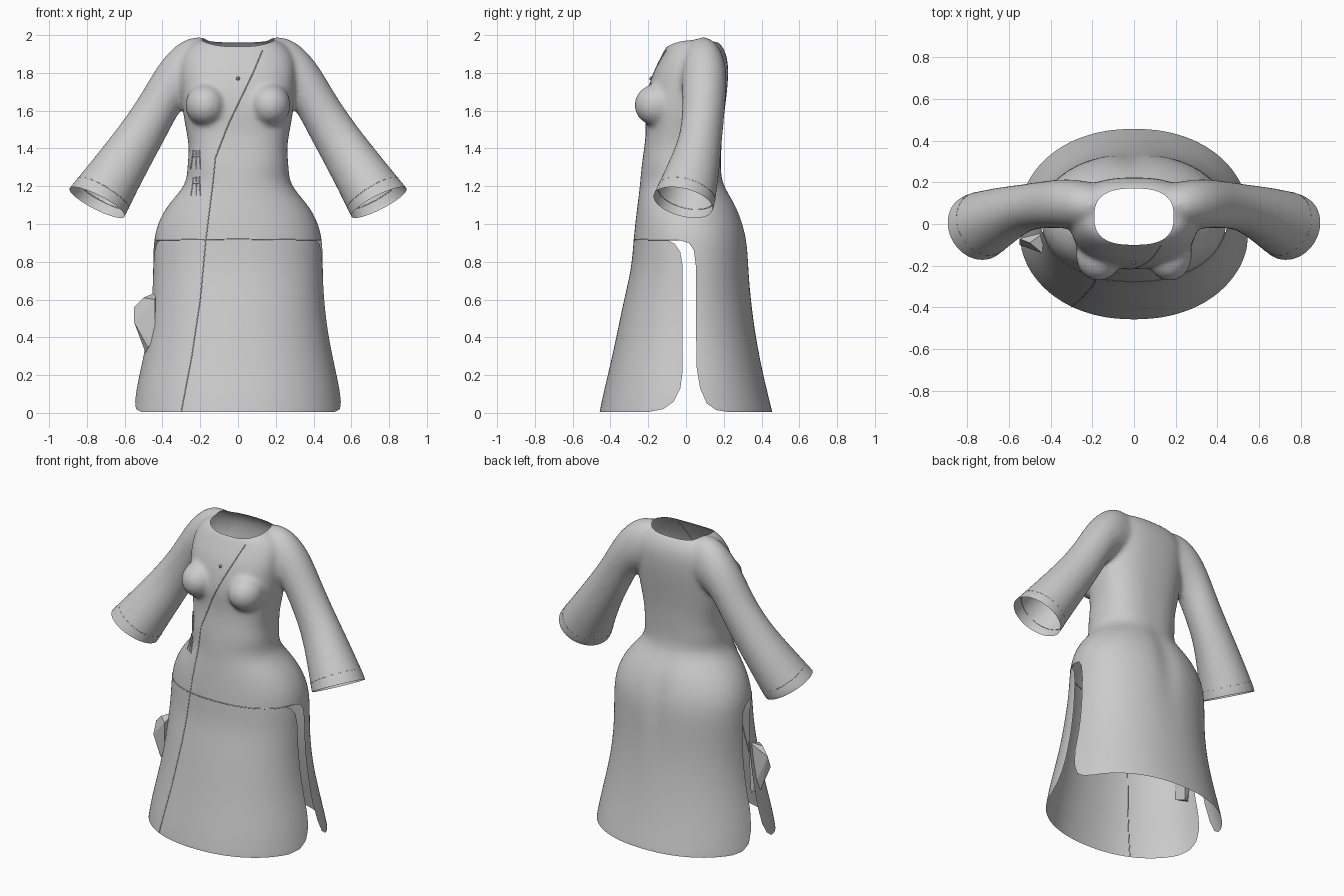
import bpy, bmesh, math
from mathutils import Vector
from mathutils.bvhtree import BVHTree

cube = bpy.data.objects.get("Cube")
if cube:
    bpy.data.objects.remove(cube)


def material(name, value):
    m = bpy.data.materials.new(name)
    m.use_nodes = True
    m.diffuse_color = (value, value, value, 1)
    bsdf = m.node_tree.nodes["Principled BSDF"]
    bsdf.inputs["Base Color"].default_value = m.diffuse_color
    bsdf.inputs["Roughness"].default_value = 0.8
    return m


cloth = material("grey cloth", 0.6)
cut_mark = material("cut mark", 0.3)


def add_object(name, bm, mats):
    bmesh.ops.recalc_face_normals(bm, faces=bm.faces)
    mesh = bpy.data.meshes.new(name)
    bm.to_mesh(mesh)
    bm.free()
    for m in mats:
        mesh.materials.append(m)
    ob = bpy.data.objects.new(name, mesh)
    bpy.context.collection.objects.link(ob)
    return ob


def loft(bm, rings):
    loops = [[bm.verts.new(p) for p in ring] for ring in rings]
    n = len(loops[0])
    for a, b in zip(loops, loops[1:]):
        for i in range(n):
            j = (i + 1) % n
            bm.faces.new((a[i], a[j], b[j], b[i]))
    bm.faces.new(loops[0])
    bm.faces.new(loops[-1])


def angles(n):
    return [2 * math.pi * i / n for i in range(n)]


def signed_pow(v, e):
    return math.copysign(abs(v) ** e, v)


# Body profile: height, half width, front, back
BODY = [
    (-.08, .57, -.48, .48), (0, .56, -.46, .46), (.1, .545, -.44, .435), (.2, .525, -.415, .41),
    (.4, .48, -.37, .37), (.6, .457, -.33, .345), (.76, .452, -.29, .338), (.9, .45, -.28, .333),
    (1, .43, -.27, .31), (1.1, .375, -.258, .27), (1.18, .3, -.247, .218), (1.24, .27, -.242, .19),
    (1.32, .268, -.234, .185), (1.4, .258, -.222, .188), (1.5, .275, -.21, .193), (1.6, .295, -.22, .205),
    (1.7, .3, -.205, .218), (1.8, .31, -.178, .226), (1.89, .3, -.13, .22), (1.95, .25, -.1, .188),
    (1.985, .2, -.05, .15),
]
bm = bmesh.new()
rings = []
for z, w, front, back in BODY:
    mid, half = (front + back) / 2, (back - front) / 2
    e = 0.8 if z > 1.3 else 0.93
    ring = []
    for a in angles(40):
        x = w * signed_pow(math.cos(a), e)
        y = mid + half * signed_pow(math.sin(a), e)
        if y > mid:   # centre groove down the back
            y -= 0.025 * math.exp(-(x / .05) ** 2) * math.exp(-((z - .95) / .22) ** 2)
        ring.append((x, y, z))
    rings.append(ring)
loft(bm, rings)

# Flared sleeves: top x, top z, bottom x, bottom z, front y, back y
SLEEVE = [
    (.1, 1.97, .1, 1.68, 0, .18), (.21, 2.0, .19, 1.66, -.02, .2), (.31, 1.97, .25, 1.65, -.025, .215),
    (.42, 1.855, .31, 1.6, -.02, .215), (.51, 1.69, .37, 1.48, -.02, .205), (.62, 1.53, .44, 1.35, -.035, .19),
    (.755, 1.36, .52, 1.2, -.11, .178), (.89, 1.195, .6, 1.035, -.19, .155), (.96, 1.11, .64, .95, -.22, .14),
]
for side in (-1, 1):
    rings = []
    for tx, tz, bx, bz, f, b in SLEEVE:
        rings.append([(side * ((tx + bx) + (tx - bx) * math.cos(a)) / 2,
                       ((f + b) + (b - f) * math.sin(a)) / 2,
                       ((tz + bz) + (tz - bz) * math.cos(a)) / 2) for a in angles(28)])
    loft(bm, rings)
    # Bust
    ball = bmesh.ops.create_icosphere(bm, subdivisions=3, radius=1)["verts"]
    for v in ball:
        v.co = Vector((side * .17, -.15, 1.63)) + Vector((v.co.x * .11, v.co.y * .125, v.co.z * .115))
form = add_object("form", bm, [cloth, cut_mark])

# Cutters for the neck opening and the side slits
bm = bmesh.new()
loft(bm, [[(.19 * signed_pow(math.cos(a), .75), .035 + .135 * signed_pow(math.sin(a), .75), z)
           for a in angles(48)] for z in (1.8, 2.2)])
SLIT = [(-.2, -.2), (-.2, .005), (-.12, .02), (-.065, .06), (-.03, .13), (-.018, .22), (-.018, .78),
        (-.03, .85), (-.06, .895), (-.1, .915), (-.04, .915), (.015, .9), (.042, .86), (.052, .78), (.055, .25),
        (.075, .13), (.11, .05), (.16, .015), (.22, .005), (.22, -.2)]
loft(bm, [[(x, y, z) for y, z in SLIT] for x in (-.9, .9)])
for f in bm.faces:
    f.material_index = 1
cutter = add_object("opening_cutter", bm, [cloth, cut_mark])
cutter.hide_render = True

# Merge, soften and cut the form
sub = form.modifiers.new("round", 'SUBSURF')
sub.levels = 2
remesh = form.modifiers.new("merge", 'REMESH')
remesh.mode = 'VOXEL'
remesh.voxel_size = 0.014
soft = form.modifiers.new("soften", 'SMOOTH')
soft.factor = 0.5
soft.iterations = 10
cut = form.modifiers.new("openings", 'BOOLEAN')
cut.operation = 'DIFFERENCE'
cut.solver = 'EXACT'
cut.object = cutter
mesh = bpy.data.meshes.new_from_object(form.evaluated_get(bpy.context.evaluated_depsgraph_get()))
bm = bmesh.new()
bm.from_mesh(mesh)
bmesh.ops.delete(bm, geom=[f for f in bm.faces if f.material_index == 1], context='FACES')


def trim_off(keep, co, normal):
    faces = [f for f in bm.faces if keep(f.calc_center_median())]
    geom = faces + list({e for f in faces for e in f.edges}) + list({v for f in faces for v in f.verts})
    bmesh.ops.bisect_plane(bm, geom=geom, plane_co=co, plane_no=normal, clear_outer=True)


# Hem and cuff edges
trim_off(lambda c: c.z < .1, (0, 0, .005), (0, 0, -1))
for s in (-1, 1):
    trim_off(lambda c: c.x * s > .47 and c.z > .85, (s * .745, -.02, 1.115), (s * .46, -.24, -.89))
for f in bm.faces:
    f.smooth = True
surface = BVHTree.FromBMesh(bm)
robe = add_object("robe", bm, [cloth])
for ob in (form, cutter):
    bpy.data.objects.remove(ob)
bpy.data.materials.remove(cut_mark)


def seam(name, points, radius=.003, closed=False):
    """Thin cord laid on the cloth."""
    pts = [Vector(p) for p in points]
    if closed:
        pts.append(pts[0])
    path = []
    for a, b in zip(pts, pts[1:]):
        steps = max(1, int((b - a).length / .025))
        path += [a.lerp(b, i / steps) for i in range(steps)]
    path.append(pts[-1])
    curve = bpy.data.curves.new(name, 'CURVE')
    curve.dimensions = '3D'
    curve.bevel_depth = radius
    curve.bevel_resolution = 1
    spline = curve.splines.new('POLY')
    spline.points.add(len(path) - 1)
    for p, co in zip(spline.points, path):
        p.co = (*surface.find_nearest(co)[0], 1)
    curve.materials.append(cloth)
    bpy.context.collection.objects.link(bpy.data.objects.new(name, curve))


def on_front(x, z):
    hit = surface.ray_cast(Vector((x, -1, z)), Vector((0, 1, 0)))[0]
    return hit or Vector((x, -.25, z))


def front_path(points):
    out = []
    for (x, z), (u, w) in zip(points, points[1:]):
        out += [on_front(x + (u - x) * i / 8, z + (w - z) * i / 8) for i in range(8)]
    return out + [on_front(*points[-1])]


# Diagonal closing, front panel edge and cuff stitching
seam("front_closing", front_path([(.13, 1.92), (.08, 1.8), (-.05, 1.53), (-.12, 1.35), (-.135, 1.2),
                                  (-.17, .92), (-.2, .6), (-.245, .3), (-.3, .01)]))
seam("front_panel_edge", front_path([(-.435, .915), (0, .92), (.435, .915)]))
for s, label in ((-1, "right"), (1, "left")):
    ring = [(s * (.715 + .135 * math.cos(a) + .05 * math.sin(a)), -.005 + .165 * math.sin(a),
             1.165 + .08 * math.cos(a) - .02 * math.sin(a)) for a in angles(24)]
    seam(label + "_cuff_stitching", ring, .002, True)

# Side ties
for k, z in enumerate((1.39, 1.25)):
    for i, (a, b) in enumerate(((-.235, -.25), (-.22, -.222), (-.205, -.2))):
        seam(f"tie_{k}_{i}", front_path([(a, z), (b, z - .1)]), .004)
    seam(f"tie_knot_{k}", front_path([(-.24, z - .03), (-.2, z - .03)]), .006)

# Chest button
bm = bmesh.new()
bmesh.ops.create_icosphere(bm, subdivisions=1, radius=.012)
add_object("chest_button", bm, [cloth]).location = on_front(0, 1.77)

# Faceted pouch at the right hip
bm = bmesh.new()
for p in [(-.43, -.04, .64), (-.44, -.14, .6), (-.5, -.09, .61), (-.55, -.07, .56), (-.55, -.1, .48),
          (-.485, -.12, .36), (-.49, -.08, .32), (-.44, -.05, .3), (-.44, -.14, .34)]:
    bm.verts.new(p)
bmesh.ops.convex_hull(bm, input=bm.verts)
add_object("hip_pouch", bm, [cloth])
